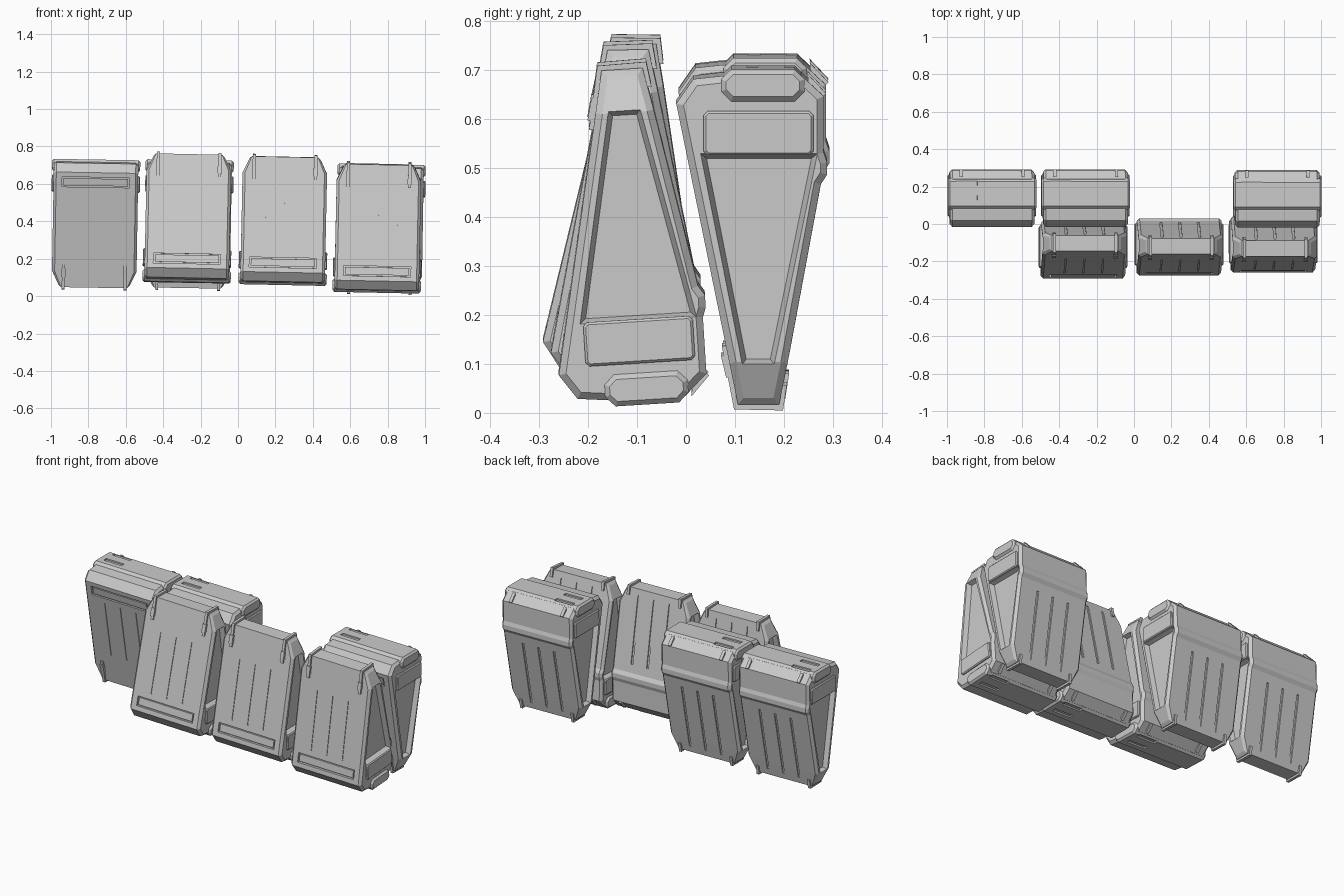
import bpy, bmesh
from math import radians
from mathutils import Matrix, Vector

if "Cube" in bpy.data.objects:
    bpy.data.objects.remove(bpy.data.objects["Cube"])


def offset(pts, d):
    """Move a counter-clockwise outline inward by d with mitred corners."""
    out, n = [], len(pts)
    for i in range(n):
        a, b, c = (Vector(pts[(i + k) % n]) for k in (-1, 0, 1))
        e, f = (b - a).normalized(), (c - b).normalized()
        m = Vector((-e.y, e.x)) + Vector((-f.y, f.x))
        m = m * (2 * d / m.length_squared)
        out.append(tuple(b + m))
    return out


def loft(bm, rings):
    """Closed solid through (x, yz outline) rings."""
    vs = [[bm.verts.new((x, y, z)) for y, z in pts] for x, pts in rings]
    n = len(vs[0])
    for a, b in zip(vs, vs[1:]):
        for i in range(n):
            j = (i + 1) % n
            bm.faces.new((a[i], a[j], b[j], b[i]))
    bm.faces.new(vs[0])
    bm.faces.new(vs[-1])
    return vs


def bar(bm, x0, x1, pts, bev=0.0):
    if bev:
        loft(bm, [(x0, offset(pts, bev)), (x0 + bev, pts), (x1 - bev, pts), (x1, offset(pts, bev))])
    else:
        loft(bm, [(x0, pts), (x1, pts)])


def make(name, bm):
    bmesh.ops.recalc_face_normals(bm, faces=bm.faces)
    me = bpy.data.meshes.new(name)
    bm.to_mesh(me)
    bm.free()
    ob = bpy.data.objects.new(name, me)
    bpy.context.collection.objects.link(ob)
    return ob


def carve(ob, cutter):
    """Boolean-cut ob, keep the resulting mesh, drop the cutter."""
    m = ob.modifiers.new("cut", 'BOOLEAN')
    m.object, m.operation, m.solver = cutter, 'DIFFERENCE', 'EXACT'
    cutter.hide_render = True
    dg = bpy.context.evaluated_depsgraph_get()
    me = bpy.data.meshes.new_from_object(ob.evaluated_get(dg))
    ob.modifiers.clear()
    ob.data = me
    bpy.data.objects.remove(cutter)


def rect(y0, y1, z0, z1, c=0.0):
    if not c:
        return [(y0, z0), (y1, z0), (y1, z1), (y0, z1)]
    return [(y0 + c, z0), (y1 - c, z0), (y1, z0 + c), (y1, z1 - c),
            (y1 - c, z1), (y0 + c, z1), (y0, z1 - c), (y0, z0 + c)]


def front(z):
    return -0.02 + (0.63 - z) * 0.205


def back(z):
    return 0.275 - (0.47 - z) * 0.183


# Wedge body: chamfered sides, tapered at the narrow end
profile = [(0.106, 0.015), (0.19, 0.015), (back(0.1), 0.1), (0.275, 0.465), (0.288, 0.485),
           (0.288, 0.51), (0.281, 0.53), (0.281, 0.645), (0.235, 0.688), (0.07, 0.686),
           (0.015, 0.68), (-0.02, 0.63), (front(0.1), 0.1)]
inner = offset(profile, 0.014)
bm = bmesh.new()
rings = loft(bm, [(-0.226, inner), (-0.212, profile), (0.212, profile), (0.226, inner)])
for ring in rings:
    for v in ring[:2]:
        v.co.x -= 0.035 if v.co.x > 0 else -0.035
for ring in (rings[0], rings[-1]):
    bmesh.ops.connect_verts(bm, verts=[ring[2], ring[-1]])
body = make("pod_body", bm)

# Recesses: triangular side panels, front slot, panel grooves
tri = [(0.123, 0.108), (0.172, 0.108), (0.256, 0.518), (0.042, 0.518)]
bm = bmesh.new()
for s in (-1, 1):
    loft(bm, [(s * 0.27, offset(tri, -0.012)), (s * 0.226, offset(tri, -0.010)), (s * 0.2, tri)])
bar(bm, -0.18, 0.18, [(-0.06, 0.552), (front(0.552) + 0.012, 0.552),
                      (front(0.605) + 0.012, 0.605), (-0.06, 0.605)])
for x in (-0.1, 0, 0.1):
    bar(bm, x - 0.003, x + 0.003, [(-0.06, 0.19), (front(0.19) + 0.004, 0.19),
                                   (front(0.52) + 0.004, 0.52), (-0.06, 0.52)])
    bar(bm, x - 0.006, x + 0.006, [(back(0.05) - 0.006, 0.05), (0.35, 0.05),
                                   (0.35, 0.42), (back(0.42) - 0.006, 0.42)])
bmesh.ops.recalc_face_normals(bm, faces=bm.faces)
carve(body, make("recess_cutter", bm))

# Plate inside the front slot
bm = bmesh.new()
bar(bm, -0.172, 0.172, [(front(0.559) + 0.003, 0.559), (front(0.559) + 0.02, 0.559),
                        (front(0.598) + 0.02, 0.598), (front(0.598) + 0.003, 0.598)])
plate = make("front_plate", bm)

# Raised rectangular side panels
bm = bmesh.new()
for s in (-1, 1):
    p = rect(0.036, 0.26, 0.525, 0.615, 0.008)
    loft(bm, [(s * 0.2, p), (s * 0.231, p), (s * 0.236, offset(p, 0.005))])
panels = make("side_panels", bm)

# Cap bar across the wide end with two slots
bm = bmesh.new()
bar(bm, -0.236, 0.236, rect(0.072, 0.242, 0.635, 0.70, 0.02), 0.01)
cap = make("end_cap", bm)
bm = bmesh.new()
for y in (0.135, 0.213):
    bar(bm, -0.195, -0.08, rect(y - 0.012, y + 0.012, 0.692, 0.75))
carve(cap, make("slot_cutter", bm))

# Clips around the narrow end, lugs at the wide end
bm = bmesh.new()
strap = [(0.073, 0.135), (0.098, 0.005), (0.198, 0.003), (0.206, 0.055),
         (0.194, 0.055), (0.186, 0.02), (0.112, 0.02), (0.09, 0.135)]
for x in (-0.165, 0.165):
    bar(bm, x - 0.008, x + 0.008, strap)
    bar(bm, x - 0.011, x + 0.011, [(0.071, 0.115), (0.082, 0.07), (0.105, 0.07), (0.095, 0.115)])
    bar(bm, x - 0.009, x + 0.009, [(0.25, 0.665), (0.277, 0.64), (0.286, 0.65), (0.248, 0.69)])
clips = make("clips", bm)

# Pod placement: x, y, z of the centre, tilt, roll (rear wide end up, front wide end down)
centre = Matrix.Translation((0, -0.1525, -0.355))
pods = [("rear_left", -0.764, 0.157, 0.385, 0, 1.0),
        ("rear_middle", -0.264, 0.157, 0.383, 0, 1.0),
        ("rear_right", 0.762, 0.1525, 0.36, 0, 1.0),
        ("front_left", -0.268, -0.11, 0.418, -2, 181.2),
        ("front_middle", 0.245, -0.108, 0.405, 1, 181.2),
        ("front_right", 0.748, -0.105, 0.366, 3.6, 181.2)]
parts = [body, plate, panels, cap, clips]
for tag, x, y, z, tilt, roll in pods:
    mat = (Matrix.Translation((x, y, z)) @ Matrix.Rotation(radians(tilt), 4, 'X')
           @ Matrix.Rotation(radians(roll), 4, 'Y') @ centre)
    for part in parts:
        ob = bpy.data.objects.new(tag + "_" + part.name, part.data)
        bpy.context.collection.objects.link(ob)
        ob.matrix_world = mat
for part in parts:
    bpy.data.objects.remove(part)
